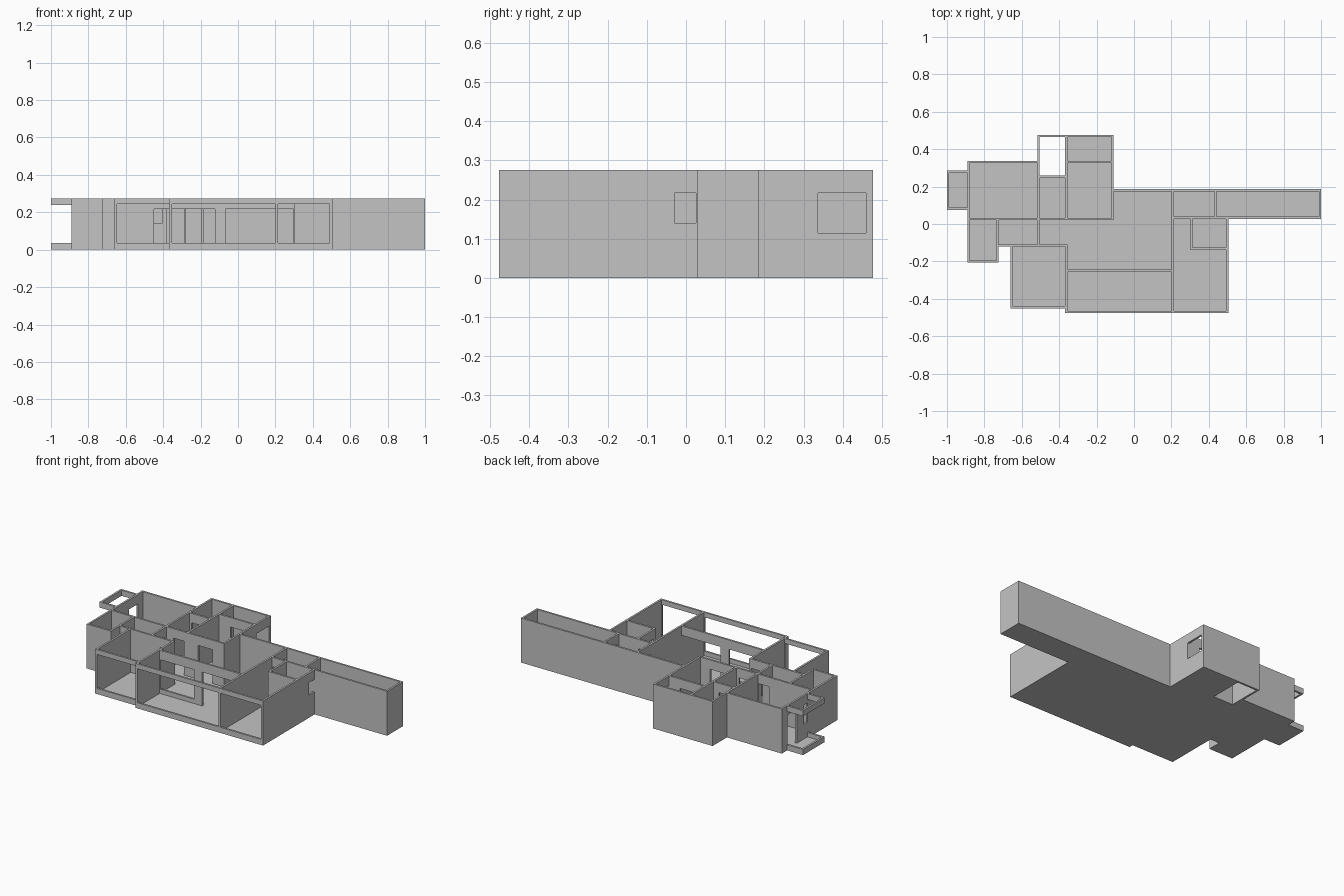
import bpy, bmesh

if "Cube" in bpy.data.objects:
    bpy.data.objects.remove(bpy.data.objects["Cube"])

T = 0.012          # wall thickness
H = 0.275          # wall height
DOOR = 0.217       # head height of doors and windows
BAND = 0.035       # height of sills and top bands
FLOOR = 0.008

grey = bpy.data.materials.new("light grey")
grey.diffuse_color = (0.55, 0.55, 0.55, 1)
grey.use_nodes = True
grey.node_tree.nodes["Principled BSDF"].inputs["Base Color"].default_value = grey.diffuse_color


def build(name, boxes):
    """One object from a list of boxes (x0, x1, y0, y1, z0, z1)."""
    bm = bmesh.new()
    for x0, x1, y0, y1, z0, z1 in boxes:
        verts = bmesh.ops.create_cube(bm, size=1)["verts"]
        for v in verts:
            v.co = (x1 if v.co.x > 0 else x0,
                    y1 if v.co.y > 0 else y0,
                    z1 if v.co.z > 0 else z0)
    mesh = bpy.data.meshes.new(name)
    bm.to_mesh(mesh)
    bm.free()
    mesh.materials.append(grey)
    obj = bpy.data.objects.new(name, mesh)
    bpy.context.collection.objects.link(obj)


def wall(name, axis, pos, a, b, openings=()):
    """Straight wall along an axis, split around openings (u0, u1, z0, z1)."""
    a, b = a - T / 2, b + T / 2
    parts, u = [], a
    for u0, u1, z0, z1 in sorted(openings):
        parts.append((u, u0, 0, H))
        if z0 > 0:
            parts.append((u0, u1, 0, z0))
        parts.append((u0, u1, z1, H))
        u = u1
    parts.append((u, b, 0, H))
    p, q = pos - T / 2, pos + T / 2
    build(name, [(u0, u1, p, q, z0, z1) if axis == "x" else (p, q, u0, u1, z0, z1)
                 for u0, u1, z0, z1 in parts])


def door(u0, u1):
    return (u0, u1, 0, DOOR)


def front_opening(u0, u1):
    return (u0, u1, BAND, H - 0.03)


# Floors, leaving the light shaft open
build("floor", [(x0, x1, y0, y1, 0, FLOOR) for x0, x1, y0, y1 in (
    (-0.995, -0.885, 0.08, 0.28),
    (-0.885, -0.51, 0.027, 0.331),
    (-0.51, -0.362, 0.027, 0.252),
    (-0.362, -0.115, 0.027, 0.471),
    (-0.885, -0.73, -0.2, 0.027),
    (-0.73, -0.115, -0.115, 0.027),
    (-0.655, -0.362, -0.445, -0.115),
    (-0.362, -0.115, -0.469, -0.115),
    (-0.115, 0.207, -0.469, 0.18),
    (0.207, 0.499, -0.469, 0.038),
    (0.207, 0.994, 0.038, 0.18))])

# Walls running left to right
wall("shaft_back_wall", "x", 0.471, -0.51, -0.115)
wall("left_bedroom_back_wall", "x", 0.331, -0.885, -0.51)
wall("back_room_divider", "x", 0.331, -0.362, -0.115, [door(-0.28, -0.195)])
wall("shaft_window_wall", "x", 0.252, -0.51, -0.362, [(-0.49, -0.405, 0.14, DOOR)])
wall("corridor_wall", "x", 0.027, -0.885, -0.115,
     [door(-0.59, -0.52), door(-0.455, -0.385), door(-0.287, -0.188)])
wall("main_back_wall", "x", 0.18, -0.115, 0.994)
wall("wing_front_wall", "x", 0.034, 0.207, 0.994, [door(0.215, 0.296)])
wall("corner_room_front_wall", "x", -0.2, -0.885, -0.73)
wall("front_bedroom_back_wall", "x", -0.115, -0.73, -0.362, [door(-0.448, -0.37)])
wall("front_bedroom_front_wall", "x", -0.445, -0.655, -0.362, [front_opening(-0.647, -0.37)])
wall("terrace_back_wall", "x", -0.25, -0.362, 0.207,
     [(-0.352, -0.122, BAND, DOOR), door(-0.066, 0.2)])
wall("terrace_front_wall", "x", -0.471, -0.362, 0.499,
     [front_opening(-0.354, 0.2), front_opening(0.214, 0.49)])
wall("bathroom_front_wall", "x", -0.132, 0.307, 0.499)

# Walls running front to back
wall("left_outer_wall", "y", -0.885, -0.2, 0.331,
     [(0.085, 0.12, 0.1, DOOR), door(0.19, 0.28)])
wall("corner_room_side_wall", "y", -0.73, -0.2, 0.027, [door(-0.09, 0.0)])
wall("front_bedroom_left_wall", "y", -0.655, -0.445, -0.115)
wall("bedroom_side_wall", "y", -0.51, 0.027, 0.471)
wall("lobby_wall", "y", -0.51, -0.115, 0.027, [door(-0.09, 0.0)])
wall("shaft_right_wall", "y", -0.362, 0.027, 0.471)
wall("terrace_left_wall", "y", -0.362, -0.471, -0.115)
wall("back_room_right_wall", "y", -0.115, 0.027, 0.471, [(0.33, 0.46, 0.115, DOOR)])
wall("main_right_wall", "y", 0.207, -0.471, 0.18, [door(0.06, 0.15)])
wall("bathroom_left_wall", "y", 0.307, -0.132, 0.034, [door(-0.11, -0.03)])
wall("right_outer_wall", "y", 0.499, -0.471, 0.034, [(-0.029, 0.026, 0.14, DOOR)])
wall("wing_divider", "y", 0.436, 0.034, 0.18, [door(0.06, 0.15)])
wall("wing_end_wall", "y", 0.994, 0.034, 0.18)

# Balcony kerb and matching top ring
for name, z0, z1 in (("balcony_kerb", 0, BAND), ("balcony_top_ring", H - BAND, H)):
    build(name, [(-1, -1 + T, 0.075, 0.285, z0, z1),
                 (-1, -0.885, 0.075, 0.075 + T, z0, z1),
                 (-1, -0.885, 0.285 - T, 0.285, z0, z1)])
